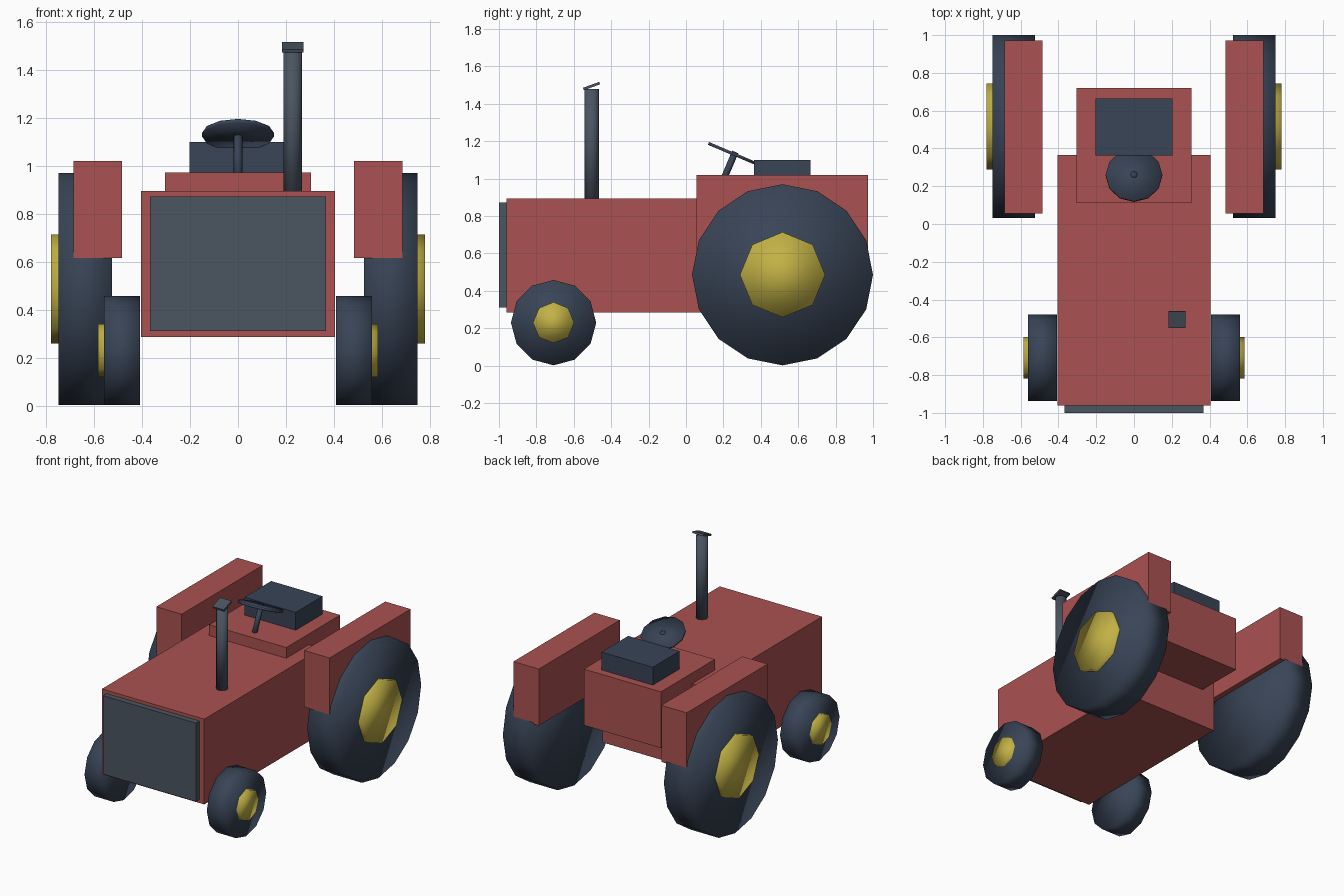
import bpy, bmesh
from math import radians
from mathutils import Matrix, Vector

if "Cube" in bpy.data.objects:
    bpy.data.objects.remove(bpy.data.objects["Cube"])


def material(name, color):
    m = bpy.data.materials.new(name)
    m.diffuse_color = (*color, 1)
    m.use_nodes = True
    m.node_tree.nodes["Principled BSDF"].inputs["Base Color"].default_value = m.diffuse_color
    return m


RED = material("red_paint", (0.40, 0.085, 0.082))
DARK = material("dark_rubber", (0.040, 0.058, 0.093))
STEEL = material("dark_steel", (0.069, 0.089, 0.117))
YELLOW = material("yellow_paint", (0.54, 0.44, 0.06))


def finish(name, bm, mat, mirror=False, smooth=False):
    mesh = bpy.data.meshes.new(name)
    for f in bm.faces:
        f.smooth = smooth
    bm.to_mesh(mesh)
    bm.free()
    mesh.materials.append(mat)
    ob = bpy.data.objects.new(name, mesh)
    bpy.context.collection.objects.link(ob)
    if mirror:
        ob.modifiers.new("mirror", 'MIRROR').use_axis[0] = True
    return ob


def box(name, x, y, z, mat, mirror=False, tilt=0):
    """Box from (min, max) ranges, optionally tilted about x."""
    bm = bmesh.new()
    centre = Vector([(a + b) / 2 for a, b in (x, y, z)])
    size = [b - a for a, b in (x, y, z)]
    bmesh.ops.create_cube(bm, size=1, matrix=Matrix.Translation(centre)
                          @ Matrix.Rotation(radians(tilt), 4, 'X')
                          @ Matrix.Diagonal((*size, 1)))
    return finish(name, bm, mat, mirror)


def cylinder(name, start, end, radius, sides, mat, mirror=False):
    """Softly shaded prism between two points."""
    a, b = Vector(start), Vector(end)
    axis = b - a
    rot = Vector((0, 0, 1)).rotation_difference(axis).to_matrix().to_4x4()
    bm = bmesh.new()
    bmesh.ops.create_cone(bm, cap_ends=True, segments=sides, radius1=radius,
                          radius2=radius, depth=axis.length,
                          matrix=Matrix.Translation((a + b) / 2) @ rot)
    return finish(name, bm, mat, mirror, smooth=True)


def wheel(name, y, z, x_in, x_out, radius, sides, hub_x, hub_radius):
    """Mirrored pair of tyres with protruding hubs."""
    cylinder(name + "_tyre", (x_in, y, z), (x_out, y, z), radius, sides, DARK, True)
    cylinder(name + "_hub", (x_out - 0.1, y, z), (hub_x, y, z), hub_radius, 8, YELLOW, True)


# Body, grille and rear seat mount
box("body", (-0.405, 0.405), (-0.96, 0.365), (0.285, 0.895), RED)
box("grille", (-0.368, 0.368), (-1.0, -0.955), (0.31, 0.872), STEEL)
box("seat_mount", (-0.305, 0.305), (0.11, 0.72), (0.57, 0.972), RED)
box("seat", (-0.203, 0.203), (0.363, 0.665), (0.97, 1.10), DARK)

# Fenders and wheels
box("fender", (0.485, 0.686), (0.056, 0.972), (0.615, 1.02), RED, mirror=True)
wheel("rear_wheel", 0.516, 0.486, 0.525, 0.75, 0.484, 16, 0.78, 0.228)
wheel("front_wheel", -0.708, 0.23, 0.408, 0.56, 0.228, 12, 0.584, 0.11)

# Exhaust pipe with tilted rain cap
cylinder("exhaust_pipe", (0.228, -0.505, 0.87), (0.228, -0.505, 1.478), 0.039, 12, STEEL)
box("exhaust_cap", (0.183, 0.273), (-0.551, -0.459), (1.488, 1.502), STEEL, tilt=20)

# Steering wheel and column share one tilted axis
hub = Vector((0, 0.258, 1.13))
axis = Matrix.Rotation(radians(-23), 3, 'X') @ Vector((0, 0, 1))
cylinder("steering_column", hub - axis * 0.2, hub + axis * 0.014, 0.018, 8, DARK)
cylinder("steering_wheel", hub - axis * 0.008, hub + axis * 0.008, 0.15, 12, DARK)
